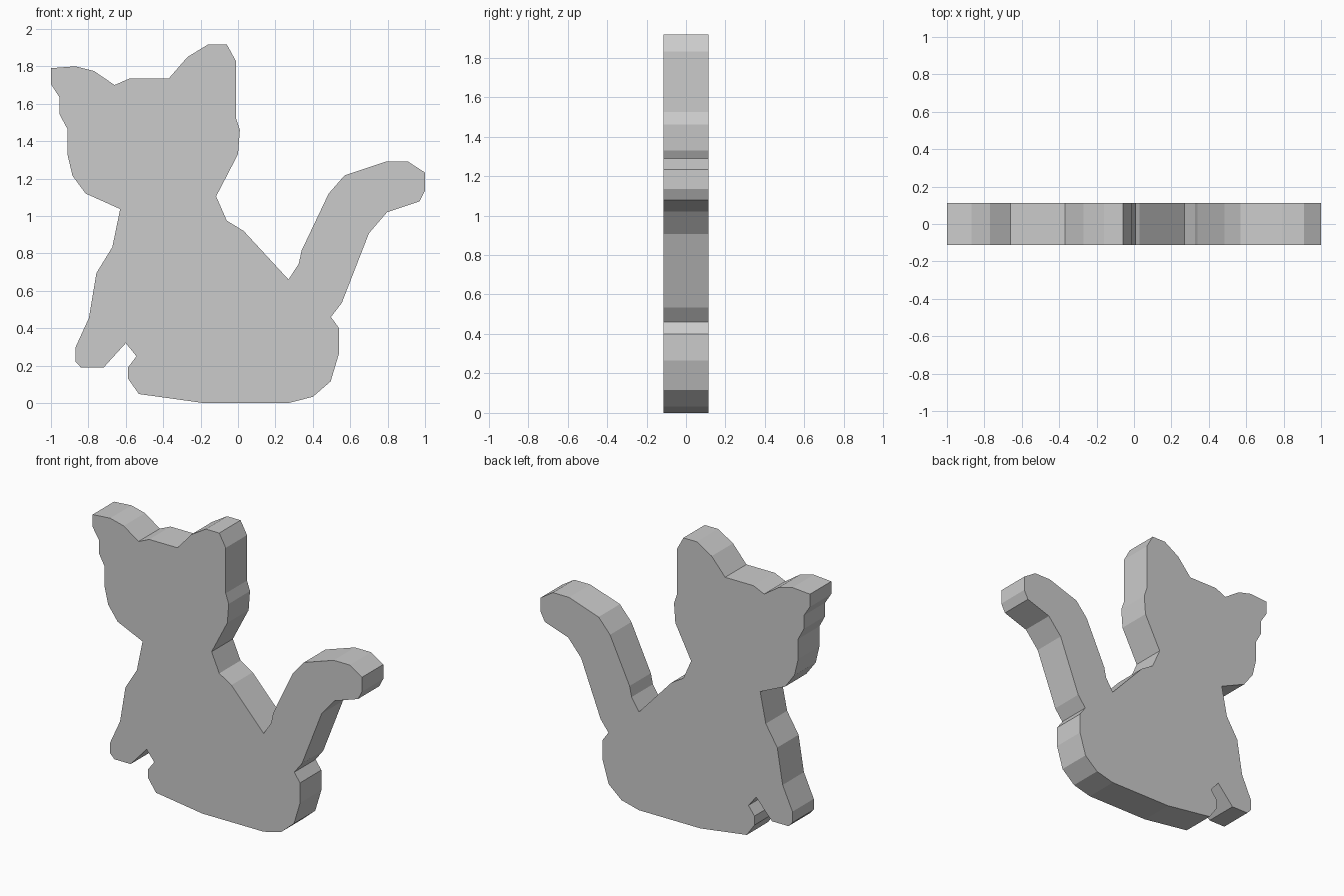
import bpy, bmesh

HALF_DEPTH = 0.113

# Silhouette (x, z), clockwise seen from the front
head_top = [(-1, 1.79), (-0.87, 1.80), (-0.77, 1.775), (-0.66, 1.70), (-0.58, 1.735),
            (-0.37, 1.735), (-0.27, 1.85), (-0.16, 1.917), (-0.06, 1.917), (-0.012, 1.83)]
head_back = [(-0.012, 1.525), (0.01, 1.46), (0, 1.33), (-0.117, 1.105)]
back = [(-0.06, 0.975), (0.03, 0.92), (0.27, 0.66)]
tail = [(0.325, 0.745), (0.34, 0.815), (0.485, 1.12), (0.57, 1.217), (0.79, 1.29),
        (0.91, 1.29), (1, 1.232), (1, 1.135), (0.97, 1.078), (0.797, 1.02),
        (0.70, 0.907), (0.555, 0.535), (0.497, 0.46)]
haunch = [(0.54, 0.40), (0.54, 0.265), (0.495, 0.115), (0.40, 0.033), (0.27, 0),
          (-0.185, 0), (-0.53, 0.048), (-0.588, 0.13), (-0.588, 0.19), (-0.543, 0.25)]
front_leg = [(-0.60, 0.32), (-0.718, 0.19), (-0.84, 0.19), (-0.87, 0.222), (-0.87, 0.295),
             (-0.797, 0.455), (-0.757, 0.695), (-0.672, 0.833), (-0.63, 1.037)]
face = [(-0.815, 1.12), (-0.885, 1.215), (-0.912, 1.33), (-0.912, 1.465),
        (-0.955, 1.545), (-0.955, 1.635), (-1, 1.705)]
outline = head_top + head_back + back + tail + haunch + front_leg + face

# Extrude the silhouette into a flat plate
bm = bmesh.new()
front = bm.faces.new([bm.verts.new((x, -HALF_DEPTH, z)) for x, z in outline])
result = bmesh.ops.extrude_face_region(bm, geom=[front], use_keep_orig=True)
moved = [g for g in result["geom"] if isinstance(g, bmesh.types.BMVert)]
bmesh.ops.translate(bm, verts=moved, vec=(0, 2 * HALF_DEPTH, 0))
bmesh.ops.recalc_face_normals(bm, faces=bm.faces)

mesh = bpy.data.meshes.new("cat_cutout")
bm.to_mesh(mesh)
bm.free()
bpy.context.collection.objects.link(bpy.data.objects.new("cat_cutout", mesh))
